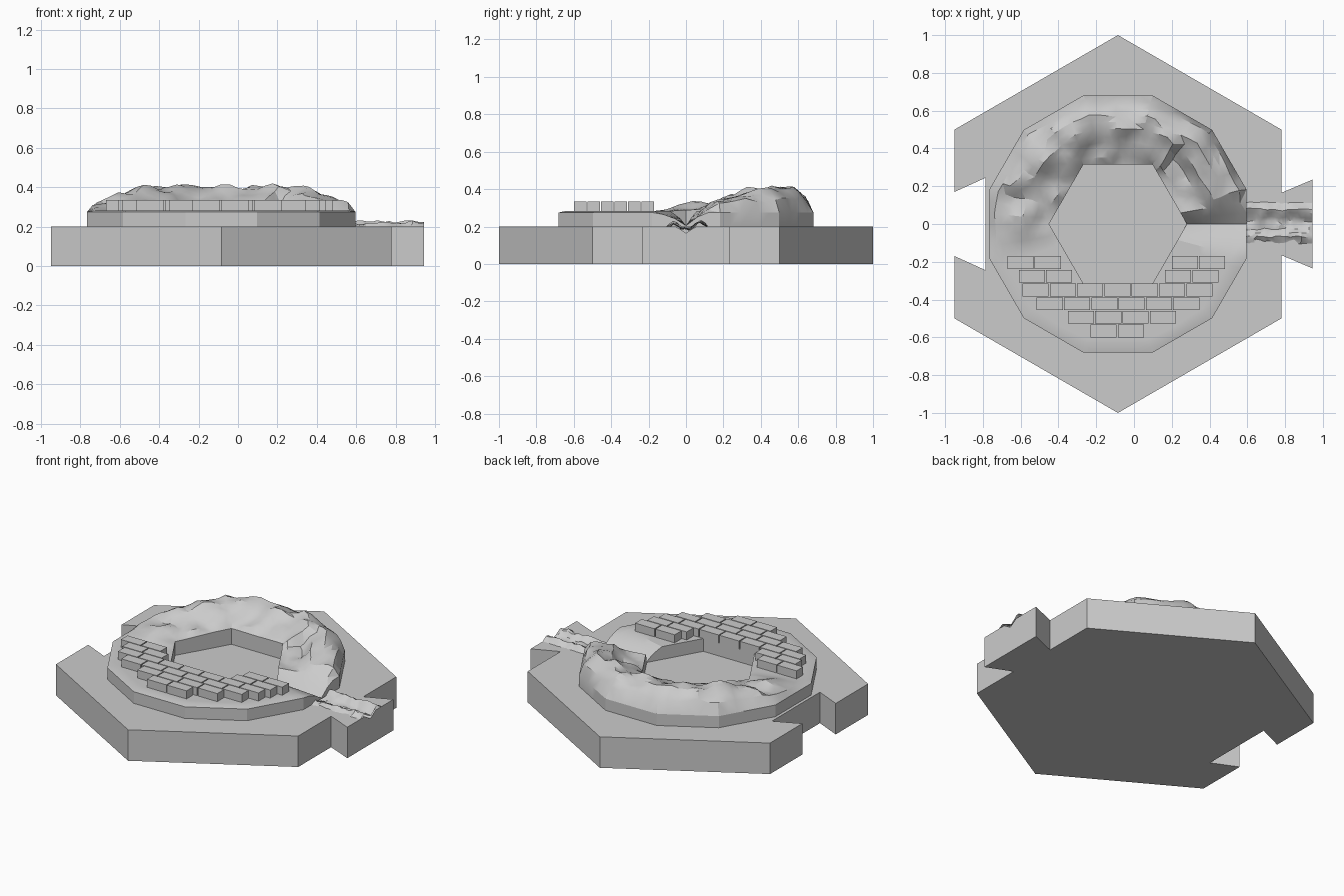
import bpy, bmesh, math
from mathutils import Vector, noise

if "Cube" in bpy.data.objects:
    bpy.data.objects.remove(bpy.data.objects["Cube"], do_unlink=True)

CX = -0.085      # centre of the hexagon, offset by the side tab
TOP = 0.2        # top of the base slab
RIM = 0.283      # top of the flat ring

stone = bpy.data.materials.new("stone_grey")
stone.use_nodes = True
GREY = (0.6, 0.6, 0.6, 1)
stone.diffuse_color = GREY
stone.node_tree.nodes["Principled BSDF"].inputs["Base Color"].default_value = GREY


def finish(name, bm, smooth=None):
    bmesh.ops.recalc_face_normals(bm, faces=bm.faces[:])
    me = bpy.data.meshes.new(name)
    bm.to_mesh(me)
    bm.free()
    me.materials.append(stone)
    ob = bpy.data.objects.new(name, me)
    bpy.context.collection.objects.link(ob)
    if smooth:
        bpy.ops.object.select_all(action='DESELECT')
        ob.select_set(True)
        bpy.context.view_layer.objects.active = ob
        bpy.ops.object.shade_smooth_by_angle(angle=math.radians(smooth))
    return ob


def prism(name, outline, offset):
    bm = bmesh.new()
    face = bm.faces.new([bm.verts.new(p) for p in outline])
    new = bmesh.ops.extrude_face_region(bm, geom=[face])["geom"]
    bmesh.ops.translate(bm, vec=offset, verts=[v for v in new if isinstance(v, bmesh.types.BMVert)])
    return finish(name, bm)


def lerp(keys, x):
    for (x0, y0), (x1, y1) in zip(keys, keys[1:]):
        if x <= x1:
            f = max(0, (x - x0) / (x1 - x0))
            return y0 + (y1 - y0) * f
    return keys[-1][1]


def grid_faces(bm, rows, closed=False):
    pairs = list(zip(rows, rows[1:])) + ([(rows[-1], rows[0])] if closed else [])
    for a, b in pairs:
        for i in range(len(a) - 1):
            bm.faces.new((a[i], a[i + 1], b[i + 1], b[i]))


# Hexagonal slab with a dovetail tab on one side and a matching notch on the other
outline = [(CX, -1), (0.78, -0.5), (0.78, -0.165), (0.945, -0.235), (0.945, 0.235),
           (0.78, 0.165), (0.78, 0.5), (CX, 1), (-0.95, 0.5), (-0.95, 0.17),
           (-0.785, 0.245), (-0.785, -0.245), (-0.95, -0.17), (-0.95, -0.5)]
slab = prism("base_slab", [(x, y, 0) for x, y in outline], (0, 0, TOP))

# Shallow channel cut along the tab
cutter = prism("channel_cutter", [(0.5, -0.07, 0.21), (0.5, 0, 0.165), (0.5, 0.07, 0.21)], (0.6, 0, 0))
cutter.hide_render = True
cutter.hide_set(True)
cut = slab.modifiers.new("channel", 'BOOLEAN')
cut.object = cutter
cut.solver = 'EXACT'

# Ring: hexagonal hole, twelve-sided outside, rocky ridge round the back
CREST = [(-165, RIM), (-15, RIM), (-6, 0.25), (0, 0.205), (5, 0.25), (14, 0.33), (25, 0.36),
         (45, 0.395), (65, 0.41), (90, 0.4), (115, 0.415), (135, 0.405), (155, 0.37),
         (172, 0.335), (195, RIM)]
MOUND = [(0, 0.15), (0.25, 0.5), (0.5, 1), (0.75, 0.9), (0.92, 0.5), (1, 0)]
CLIFF = [(0, 0), (0.35, 0.1), (0.5, 0.8), (0.7, 1), (0.9, 0.55), (1, 0)]


def polygon_radius(angle, sides, radius, first):
    step = 360 / sides
    d = (angle - first) % step - step / 2
    return radius * math.cos(math.radians(step / 2)) / math.cos(math.radians(d))


def ring_point(angle, t):
    r_in = polygon_radius(angle, 6, 0.365, 0)
    r_out = polygon_radius(angle, 12, 0.705, 15)
    crest = lerp(CREST, angle)
    low = min(RIM, crest)
    rise = crest - low
    z = low + rise * lerp(CLIFF if angle < 55 else MOUND, t)
    rough = min(1, rise / 0.06)
    a = math.radians(angle)
    r = r_in + (r_out - r_in) * t
    p = Vector((CX + r * math.cos(a), r * math.sin(a), z))
    if 0 < t < 1 and rough > 0:
        n = noise.noise_vector(p * 9)
        p += Vector((n.x * 0.02, n.y * 0.02, n.z * 0.035)) * rough
    # Sunken hollow near the notch
    pit = (p - Vector((-0.62, 0.13, p.z))).length
    p.z -= 0.05 * max(0, 1 - pit / 0.09)
    if t == 1:
        p.z = min(p.z, RIM - 0.008)
    return p


bm = bmesh.new()
rows = []
STEPS = 10
for k in range(72):
    angle = -165 + 5 * k
    pts = [ring_point(angle, i / STEPS) for i in range(STEPS + 1)]
    pts = [Vector((pts[0].x, pts[0].y, TOP))] + pts + [Vector((pts[-1].x, pts[-1].y, TOP))]
    rows.append([bm.verts.new(p) for p in pts])
grid_faces(bm, rows, closed=True)
bmesh.ops.triangulate(bm, faces=bm.faces[:])
finish("rocky_ring", bm, 24)

# Jagged banks on both sides of the channel
BANK = [(-0.11, 0.195), (-0.06, 0.222), (-0.03, 0.19), (0.02, 0.185), (0.07, 0.235), (0.12, 0.195)]
bm = bmesh.new()
rows = []
for i in range(20):
    x = 0.57 + 0.375 * i / 19
    row = []
    for j in range(12):
        y = -0.11 + 0.23 * j / 11
        z = lerp(BANK, y)
        if 0 < j < 11:
            n = noise.noise_vector(Vector((x * 24, y * 20, 3)))
            y += 0.012 * n.y
            z += 0.018 * n.z
        row.append(bm.verts.new((x, y, z)))
    rows.append(row)
grid_faces(bm, rows)
bmesh.ops.triangulate(bm, faces=bm.faces[:])
finish("channel_banks", bm, 30)

# Paving bricks laid in staggered rows: row index, first left edge, count
PITCH = 0.1445
COURSES = [(0, -0.67, 2), (0, 0.2, 2), (1, -0.61, 2), (1, 0.165, 2),
           (2, -0.59, 7), (3, -0.515, 6), (4, -0.35, 4), (5, -0.23, 2)]
bm = bmesh.new()
for row, left, count in COURSES:
    for i in range(count):
        made = bmesh.ops.create_cube(bm, size=1)["verts"]
        bmesh.ops.scale(bm, vec=(0.138, 0.067, 0.055), verts=made)
        centre = (left + 0.069 + PITCH * i, -0.204 - 0.0725 * row, 0.3075)
        bmesh.ops.translate(bm, vec=centre, verts=made)
finish("paving_bricks", bm)
